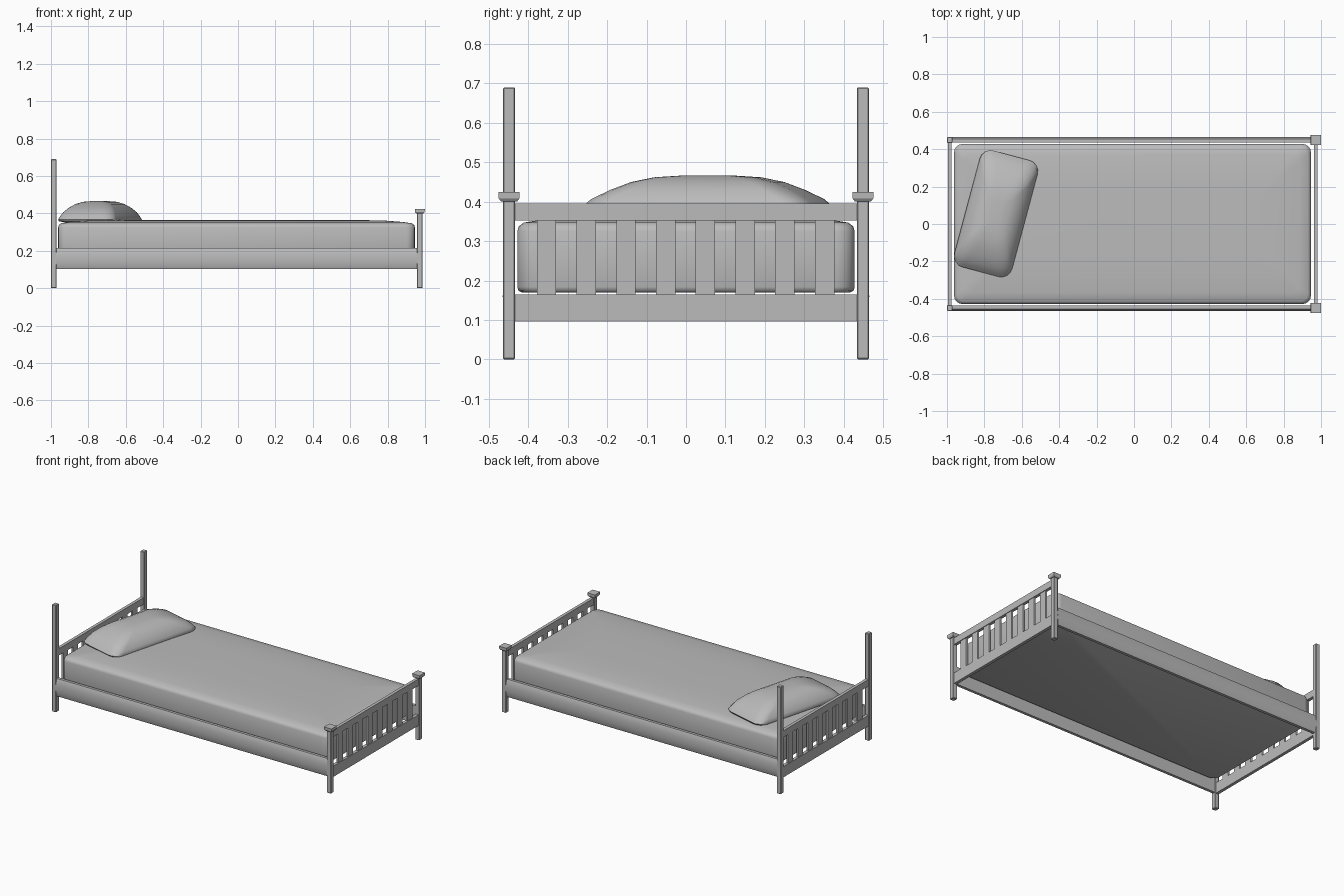
import bpy, bmesh, math
from mathutils import Matrix

if "Cube" in bpy.data.objects:
    bpy.data.objects.remove(bpy.data.objects["Cube"])

grey = bpy.data.materials.new("plain grey")
grey.diffuse_color = (0.5, 0.5, 0.5, 1)
grey.use_nodes = True
grey.node_tree.nodes["Principled BSDF"].inputs["Base Color"].default_value = grey.diffuse_color


def finish(name, bm, angle=None):
    bmesh.ops.recalc_face_normals(bm, faces=bm.faces)
    mesh = bpy.data.meshes.new(name)
    bm.to_mesh(mesh)
    bm.free()
    ob = bpy.data.objects.new(name, mesh)
    bpy.context.collection.objects.link(ob)
    mesh.materials.append(grey)
    if angle:
        bpy.ops.object.select_all(action='DESELECT')
        ob.select_set(True)
        bpy.context.view_layer.objects.active = ob
        bpy.ops.object.shade_smooth_by_angle(angle=math.radians(angle))
    return ob


def box(name, x, y, z, bevel=0.0):
    """Box from (low, high) pairs on each axis."""
    bm = bmesh.new()
    bmesh.ops.create_cube(bm, size=1)
    for v in bm.verts:
        for i, (lo, hi) in enumerate((x, y, z)):
            v.co[i] = lo if v.co[i] < 0 else hi
    if bevel:
        bmesh.ops.bevel(bm, geom=bm.edges[:], offset=bevel, segments=1, affect='EDGES')
    return finish(name, bm)


def loft(bm, rings):
    """Skin a stack of equal-length rings and close both ends."""
    loops = [[bm.verts.new(p) for p in ring] for ring in rings]
    n = len(loops[0])
    for a, b in zip(loops, loops[1:]):
        for i in range(n):
            j = (i + 1) % n
            bm.faces.new((a[i], a[j], b[j], b[i]))
    bm.faces.new(loops[0][::-1])
    bm.faces.new(loops[-1])


def rounded_rect(hx, hy, r, z, seg=4):
    pts = []
    for k, (sx, sy) in enumerate(((1, 1), (-1, 1), (-1, -1), (1, -1))):
        for i in range(seg + 1):
            a = math.pi / 2 * (k + i / seg)
            pts.append((sx * (hx - r) + r * math.cos(a), sy * (hy - r) + r * math.sin(a), z))
    return pts


# Posts: tall plain ones at the head, short capped ones at the foot
PY = 0.449
for side, s in (("front", -1), ("back", 1)):
    y = (s * PY - 0.0155, s * PY + 0.0155)
    box("head_post_" + side, (-1.0, -0.971), y, (0, 0.69), 0.003)
    box("foot_post_" + side, (0.957, 0.987), y, (0, 0.405), 0.003)
    # Cap flares out under a flat square top
    bm = bmesh.new()
    loft(bm, [[(0.972 + h * a, s * PY + h * b, z)
               for a, b in ((1, 1), (-1, 1), (-1, -1), (1, -1))]
              for h, z in ((0.020, 0.400), (0.026, 0.408), (0.027, 0.425))])
    finish("post_cap_" + side, bm)

    # Side rail with a gently rounded outer face
    bm = bmesh.new()
    profile = [(0.437, 0.102), (0.455, 0.102), (0.461, 0.118), (0.464, 0.14),
               (0.465, 0.16), (0.464, 0.18), (0.461, 0.2), (0.455, 0.216), (0.437, 0.216)]
    loft(bm, [[(x, s * py, pz) for py, pz in profile] for x in (-0.975, 0.96)])
    finish("side_rail_" + side, bm, 35)

# End panels: two rails and eight upright slats
for end, cx in (("head", -0.9855), ("foot", 0.972)):
    box(end + "_lower_rail", (cx - 0.01, cx + 0.01), (-0.44, 0.44), (0.096, 0.165))
    box(end + "_upper_rail", (cx - 0.01, cx + 0.01), (-0.44, 0.44), (0.353, 0.396))
    for i in range(8):
        cy = -0.354 + 0.1008 * i
        box(f"{end}_slat_{i + 1}", (cx - 0.006, cx + 0.006),
            (cy - 0.0245, cy + 0.0245), (0.16, 0.358))

# Mattress: rounded slab with a soft crowned top
bm = bmesh.new()
loft(bm, [rounded_rect(0.954 - d, 0.428 - d, r, z) for d, r, z in (
    (0.012, 0.04, 0.170), (0.003, 0.045, 0.174), (0.0, 0.045, 0.184), (0.0, 0.045, 0.325),
    (0.004, 0.045, 0.338), (0.016, 0.04, 0.347), (0.06, 0.035, 0.354),
    (0.15, 0.03, 0.361), (0.26, 0.03, 0.364))])
bmesh.ops.translate(bm, verts=bm.verts, vec=(-0.008, 0, 0))
finish("mattress", bm, 50)

# Pillow: plump rounded cushion lying askew at the head end
bm = bmesh.new()
loft(bm, [rounded_rect(0.160 - dx, 0.322 - dy, r, z) for dx, dy, r, z in (
    (0.03, 0.03, 0.05, 0.352), (0.004, 0.004, 0.06, 0.358), (0.0, 0.0, 0.06, 0.367),
    (0.007, 0.016, 0.06, 0.385), (0.018, 0.04, 0.06, 0.407), (0.036, 0.085, 0.06, 0.430),
    (0.062, 0.135, 0.05, 0.450), (0.092, 0.19, 0.04, 0.462), (0.13, 0.25, 0.02, 0.466))])
bmesh.ops.transform(bm, verts=bm.verts,
                    matrix=Matrix.Translation((-0.738, 0.055, 0)) @ Matrix.Rotation(math.radians(-15), 4, 'Z'))
finish("pillow", bm, 60)
